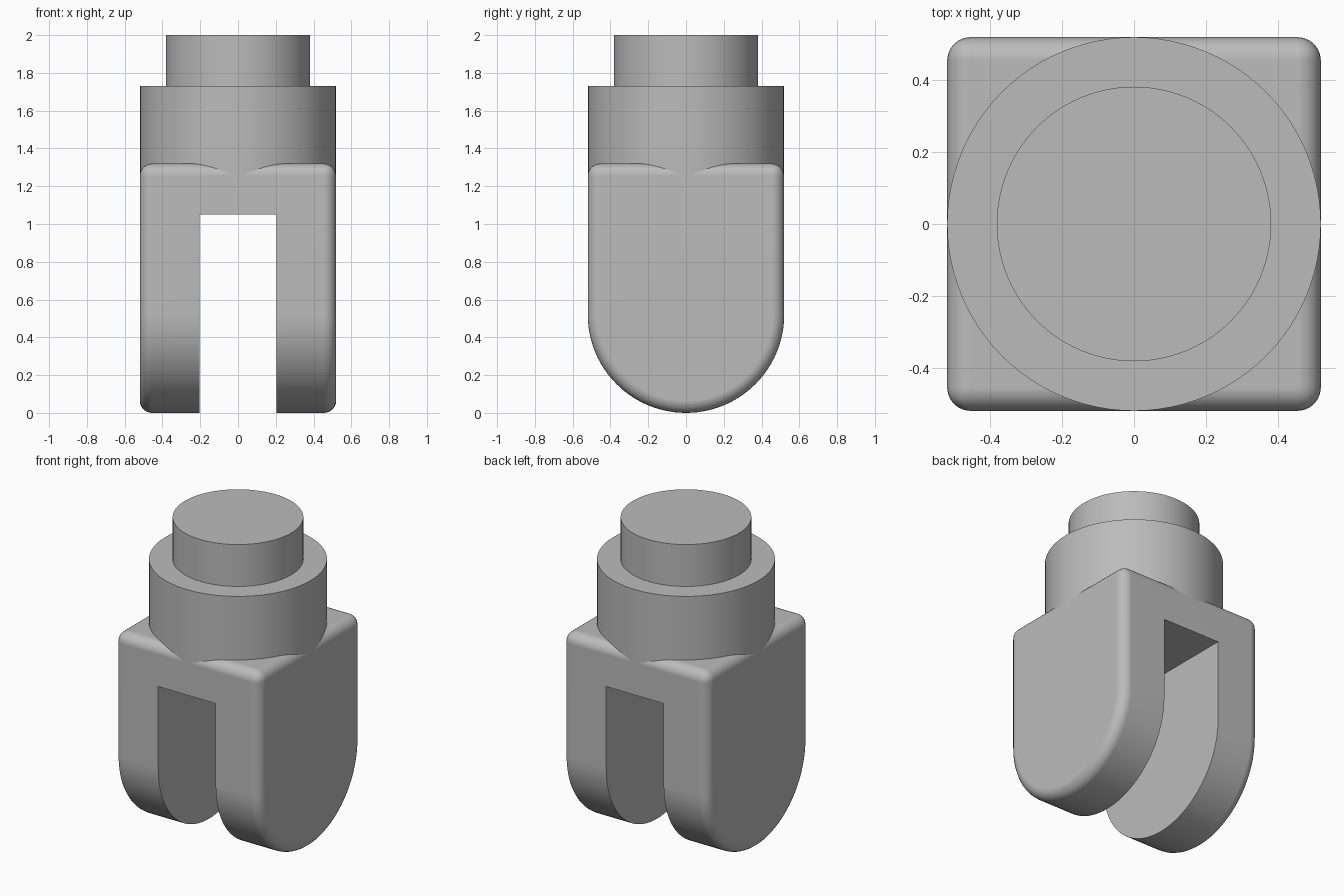
import bpy, bmesh, math

HALF = 0.52          # half width of the fork, also radius of the lower arc and collar
FORK_TOP = 1.32
SLOT_HALF, SLOT_TOP = 0.205, 1.05

cube = bpy.data.objects.get("Cube")
if cube:
    bpy.data.objects.remove(cube, do_unlink=True)

steel = bpy.data.materials.new("grey_steel")
steel.use_nodes = True
steel.diffuse_color = (0.5, 0.5, 0.5, 1)
steel.node_tree.nodes["Principled BSDF"].inputs["Base Color"].default_value = (0.5, 0.5, 0.5, 1)


def make_object(name, bm):
    bmesh.ops.recalc_face_normals(bm, faces=bm.faces)
    mesh = bpy.data.meshes.new(name)
    bm.to_mesh(mesh)
    bm.free()
    mesh.materials.append(steel)
    obj = bpy.data.objects.new(name, mesh)
    bpy.context.collection.objects.link(obj)
    return obj


def activate(obj):
    bpy.ops.object.select_all(action='DESELECT')
    obj.select_set(True)
    bpy.context.view_layer.objects.active = obj


# Fork body: U-shaped side profile extruded across the width
profile = [(HALF, FORK_TOP), (-HALF, FORK_TOP)]
steps = 48
for i in range(steps + 1):
    a = math.pi + math.pi * i / steps
    profile.append((HALF * math.cos(a), HALF + HALF * math.sin(a)))
bm = bmesh.new()
face = bm.faces.new([bm.verts.new((-HALF, y, z)) for y, z in profile])
side = bmesh.ops.extrude_face_region(bm, geom=[face])["geom"]
bmesh.ops.translate(bm, vec=(2 * HALF, 0, 0),
                    verts=[v for v in side if isinstance(v, bmesh.types.BMVert)])
fork = make_object("fork_body", bm)

# Rounded outer edges
bevel = fork.modifiers.new("rounded_edges", 'BEVEL')
bevel.width = 0.065
bevel.segments = 6
bevel.limit_method = 'ANGLE'
bevel.angle_limit = math.radians(40)

# Slot between the two prongs
bm = bmesh.new()
bmesh.ops.create_cube(bm, size=1)
bmesh.ops.scale(bm, vec=(2 * SLOT_HALF, 2, SLOT_TOP + 0.5), verts=bm.verts)
bmesh.ops.translate(bm, vec=(0, 0, (SLOT_TOP - 0.5) / 2), verts=bm.verts)
cutter = make_object("slot_cutter", bm)
cutter.hide_render = True
slot = fork.modifiers.new("slot", 'BOOLEAN')
slot.operation = 'DIFFERENCE'
slot.solver = 'EXACT'
slot.object = cutter
activate(fork)
for mod in ("rounded_edges", "slot"):
    bpy.ops.object.modifier_apply(modifier=mod)
bpy.data.objects.remove(cutter, do_unlink=True)

# Stepped shank: wide collar and narrow stud turned as one piece
bm = bmesh.new()
turned = [(0, 1.2), (HALF, 1.2), (HALF, 1.73), (0.382, 1.73), (0.382, 2), (0, 2)]
verts = [bm.verts.new((r, 0, z)) for r, z in turned]
edges = [bm.edges.new(pair) for pair in zip(verts, verts[1:])]
bmesh.ops.spin(bm, geom=verts + edges, cent=(0, 0, 0), axis=(0, 0, 1),
               angle=2 * math.pi, steps=96)
bmesh.ops.remove_doubles(bm, verts=bm.verts, dist=0.0001)
shank = make_object("stepped_shank", bm)

# Smooth curved surfaces, keeping hard edges crisp
for obj in (fork, shank):
    activate(obj)
    bpy.ops.object.shade_smooth_by_angle(angle=math.radians(30))
    weighted = obj.modifiers.new("even_shading", 'WEIGHTED_NORMAL')
    weighted.keep_sharp = True
